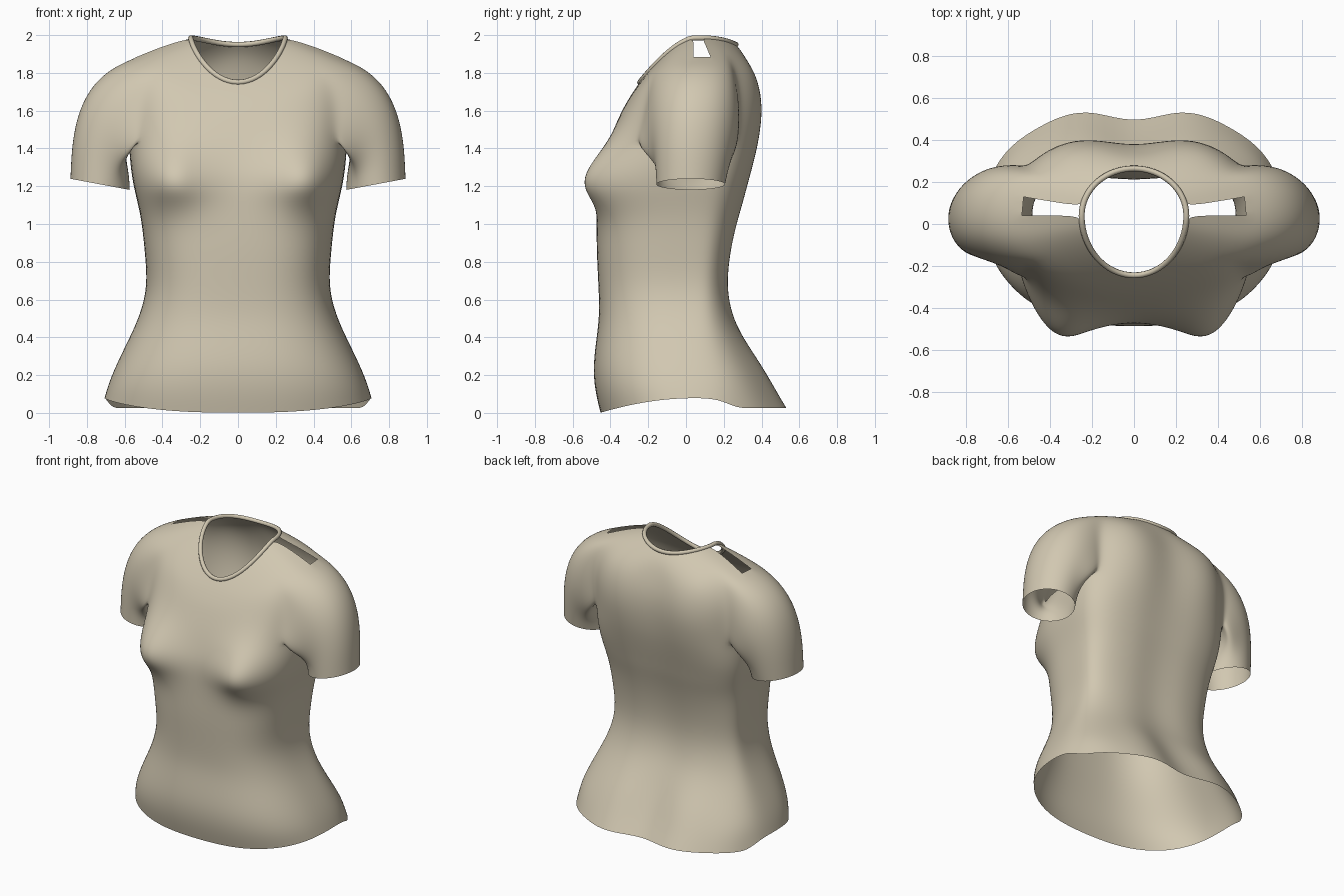
import bpy, bmesh, math
from mathutils import Vector

if "Cube" in bpy.data.objects:
    bpy.data.objects.remove(bpy.data.objects["Cube"])

COLS = 32
SIDE_Y = 0.04
ARM = 3  # columns of armhole on each side of the side seam

fabric = bpy.data.materials.new("beige_cotton")
fabric.use_nodes = True
colour = (0.64, 0.575, 0.44, 1)
fabric.diffuse_color = colour
fabric.node_tree.nodes["Principled BSDF"].inputs["Base Color"].default_value = colour
fabric.node_tree.nodes["Principled BSDF"].inputs["Roughness"].default_value = 0.9

# Rings: half width, front y, back y, height at front / side / back, squareness
body = [
    (0.71, -0.455, 0.53, 0.00, 0.08, 0.02, 0.80),
    (0.69, -0.485, 0.47, 0.12, 0.15, 0.12, 0.78),
    (0.65, -0.495, 0.40, 0.25, 0.25, 0.25, 0.78),
    (0.575, -0.475, 0.30, 0.40, 0.40, 0.40, 0.76),
    (0.52, -0.46, 0.245, 0.52, 0.52, 0.52, 0.72),
    (0.48, -0.465, 0.22, 0.67, 0.67, 0.67, 0.70),
    (0.495, -0.475, 0.24, 0.85, 0.85, 0.85, 0.68),
    (0.51, -0.475, 0.275, 1.00, 1.00, 1.00, 0.68),
    (0.53, -0.47, 0.305, 1.10, 1.10, 1.10, 0.66),
    (0.55, -0.46, 0.325, 1.18, 1.18, 1.18, 0.65),
    (0.565, -0.45, 0.345, 1.26, 1.26, 1.26, 0.65),
    (0.575, -0.43, 0.365, 1.35, 1.35, 1.35, 0.68),
]
armpit = len(body)
yoke = [
    (0.58, -0.405, 0.38, 1.44, 1.44, 1.44, 0.72),
    (0.585, -0.375, 0.39, 1.52, 1.59, 1.56, 0.74),
    (0.58, -0.34, 0.385, 1.60, 1.74, 1.68, 0.76),
    (0.535, -0.305, 0.36, 1.66, 1.885, 1.79, 0.78),
    (0.39, -0.28, 0.315, 1.70, 1.945, 1.89, 0.88),
    (0.25, -0.245, 0.265, 1.75, 1.985, 1.95, 1.0),
]
rings = body + yoke
shoulder = armpit + 3
neck = len(rings) - 1


def ring_point(ring, j):
    w, front, back, zf, zs, zb, e = ring
    a = 2 * math.pi * j / COLS
    c, s = math.cos(a), math.sin(a)
    depth = back - SIDE_Y if s > 0 else SIDE_Y - front
    x = math.copysign(abs(c) ** e, c) * w
    y = SIDE_Y + math.copysign(abs(s) ** e, s) * depth
    z = zs + ((zb - zs) * s**3 if s > 0 else (zf - zs) * abs(s) ** 1.5)
    return Vector((x, y, z))


def bump(v, size):
    return math.exp(-(v / size) ** 2)


def shape(p):
    """Bust, spine groove, shoulder blades, seat and the stepped back hem."""
    if p.y < -0.1:
        below = 0.12 if p.z < 1.22 else 0.2
        p.y -= 0.145 * bump(abs(p.x) - 0.36, 0.17) * bump(p.z - 1.22, below)
    elif p.y > 0.15 and p.z < 1.85:
        p.y -= (0.055 if p.z < 0.3 else 0.02) * bump(p.x, 0.11)
        p.y += 0.03 * bump(abs(p.x) - 0.27, 0.14) * bump(p.z - 0.05, 0.4)
        p.y += 0.035 * bump(abs(p.x) - 0.3, 0.2) * bump(p.z - 1.65, 0.28)
    if p.z < 0.1 and p.y > SIDE_Y:
        p.z = 0.025 if p.y > 0.24 else 0.075
    return p


# Shirt: body grid with armholes and shoulder slits left open
bm = bmesh.new()
crease = bm.verts.layers.float.new("crease_vert")
grid = [[bm.verts.new(shape(ring_point(r, j))) for j in range(COLS)] for r in rings]
half = COLS // 2
for i in range(neck):
    for j in range(COLS):
        mid = j + 0.5
        gap = min(mid, COLS - mid, abs(mid - half))
        in_armhole = armpit <= i < shoulder and gap < ARM
        in_slit = i >= shoulder and j in (0, half - 1)
        if not (in_armhole or in_slit):
            k = (j + 1) % COLS
            bm.faces.new((grid[i][j], grid[i][k], grid[i + 1][k], grid[i + 1][j]))

# Crisp outer corners on the slits
for j in (0, 1, half - 1, half):
    grid[shoulder][j][crease] = 1.0

# Sleeves: armhole loop swept along curves to the cuff
STEPS = 7
for side in (1, -1):
    def col(n):
        return n % COLS if side > 0 else (half - n) % COLS
    loop = [grid[armpit][col(-n)] for n in range(ARM + 1)]
    loop += [grid[i][col(-ARM)] for i in range(armpit + 1, shoulder)]
    loop += [grid[shoulder][col(n)] for n in range(-ARM, ARM + 1)]
    loop += [grid[i][col(ARM)] for i in range(shoulder - 1, armpit, -1)]
    loop += [grid[armpit][col(n)] for n in range(ARM, 0, -1)]
    count = len(loop)
    paths = []
    for n, v in enumerate(loop):
        a = 2 * math.pi * n / count
        up = (1 - math.cos(a)) / 2
        rear = max(0, -math.sin(a))
        cuff = Vector((side * (0.73 - 0.16 * math.cos(a)),
                       0.025 - 0.185 * math.sin(a), 1.18 + 0.06 * up))
        start = v.co.copy()
        reach = (cuff - start).length
        out = Vector((side * (0.3 + 0.7 * up), 0.12 * rear, -0.8 + 0.5 * up)).normalized()
        p1 = start + out * reach * 0.38
        p2 = cuff + Vector((0, 0.05 * rear, reach * 0.5))
        path = [v]
        for s in range(1, STEPS + 1):
            t = s / STEPS
            u = 1 - t
            path.append(bm.verts.new(start * u**3 + p1 * (3 * u * u * t)
                                     + p2 * (3 * u * t * t) + cuff * t**3))
        paths.append(path)
    for n in range(count):
        a, b = paths[n], paths[(n + 1) % count]
        for s in range(STEPS):
            quad = (a[s], b[s], b[s + 1], a[s + 1])
            bm.faces.new(quad if side > 0 else quad[::-1])

bmesh.ops.recalc_face_normals(bm, faces=bm.faces)
mesh = bpy.data.meshes.new("shirt")
bm.to_mesh(mesh)
bm.free()
shirt = bpy.data.objects.new("shirt", mesh)
bpy.context.collection.objects.link(shirt)
mesh.materials.append(fabric)
mesh.polygons.foreach_set("use_smooth", [True] * len(mesh.polygons))
smooth = shirt.modifiers.new("smooth", "SUBSURF")
smooth.levels = smooth.render_levels = 2

# Collar: thin rolled band around the neck opening
curve = bpy.data.curves.new("collar", "CURVE")
curve.dimensions = "3D"
curve.bevel_depth = 0.014
curve.bevel_resolution = 2
spline = curve.splines.new("POLY")
spline.points.add(2 * COLS - 1)
for n, point in enumerate(spline.points):
    point.co = (*ring_point(rings[neck], n / 2), 1)
spline.use_cyclic_u = True
spline.use_smooth = True
collar = bpy.data.objects.new("collar", curve)
bpy.context.collection.objects.link(collar)
curve.materials.append(fabric)
